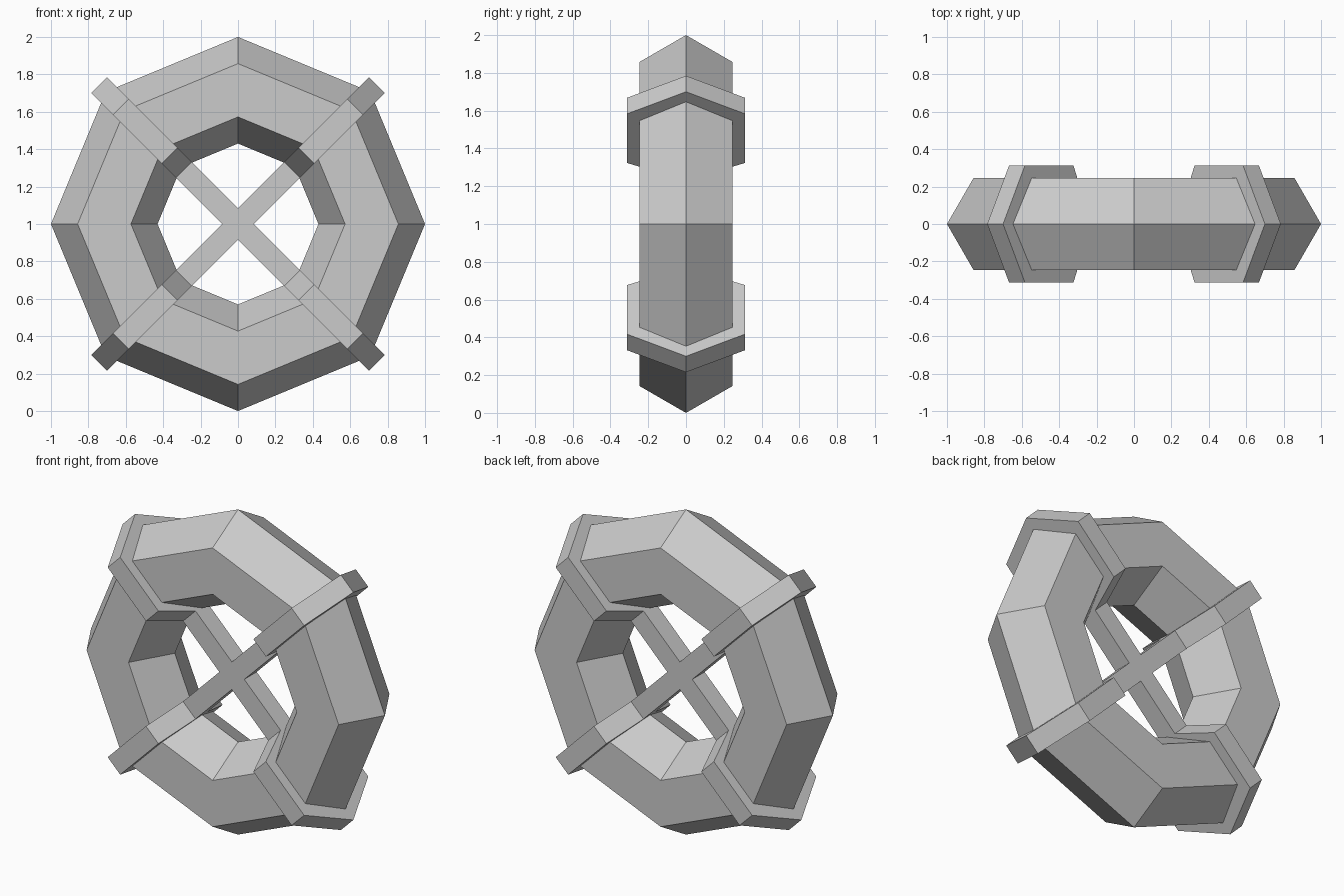
import bpy
import bmesh
from math import sin, cos, pi
from mathutils import Matrix, Vector

cube = bpy.data.objects.get("Cube")
if cube:
    bpy.data.objects.remove(cube, do_unlink=True)

CENTRE = Vector((0, 0, 1))

grey = bpy.data.materials.new("plain grey")
grey.use_nodes = True
grey.diffuse_color = (0.6, 0.6, 0.6, 1)
shader = next(n for n in grey.node_tree.nodes if n.type == 'BSDF_PRINCIPLED')
shader.inputs["Base Color"].default_value = grey.diffuse_color


def finish(name, bm):
    bmesh.ops.recalc_face_normals(bm, faces=bm.faces[:])
    mesh = bpy.data.meshes.new(name)
    bm.to_mesh(mesh)
    bm.free()
    mesh.materials.append(grey)
    obj = bpy.data.objects.new(name, mesh)
    bpy.context.collection.objects.link(obj)
    return obj


def spoke_matrix(angle):
    # local x points outward from the ring centre at the given angle
    return Matrix.Translation(CENTRE) @ Matrix.Rotation(-angle, 4, 'Y')


# Ring: hexagonal tube swept round an octagon
SIDES, TUBE = 8, 6
bm = bmesh.new()
loops = []
for i in range(SIDES):
    turn = spoke_matrix(2 * pi * i / SIDES)
    loop = []
    for j in range(TUBE):
        a = 2 * pi * j / TUBE
        loop.append(bm.verts.new(turn @ Vector((0.715 + 0.285 * cos(a), 0.285 * sin(a), 0))))
    loops.append(loop)
for i in range(SIDES):
    a, b = loops[i], loops[(i + 1) % SIDES]
    for j in range(TUBE):
        k = (j + 1) % TUBE
        bm.faces.new((a[j], a[k], b[k], b[j]))
finish("ring", bm)

# Bands: hexagonal clasps over the four diagonal corners
band_profile = [(1.05, 0), (0.885, 0.312), (0.517, 0.312),
                (0.384, 0), (0.517, -0.312), (0.885, -0.312)]
names = ("upper_left", "upper_right", "lower_right", "lower_left")
for i, name in enumerate(names):
    bm = bmesh.new()
    face = bm.faces.new([bm.verts.new((r, y, -0.06)) for r, y in band_profile])
    new = bmesh.ops.extrude_face_region(bm, geom=[face])["geom"]
    bmesh.ops.translate(bm, vec=(0, 0, 0.12),
                        verts=[v for v in new if isinstance(v, bmesh.types.BMVert)])
    bm.transform(spoke_matrix(pi / 4 + i * pi / 2))
    finish("band_" + name, bm)

# Crossed bars through the opening
for i, name in enumerate(("rising", "falling")):
    bm = bmesh.new()
    bmesh.ops.create_cube(bm, size=1)
    bm.transform(spoke_matrix(pi / 4 + i * pi / 2) @ Matrix.Diagonal((1.3, 0.12, 0.12, 1)))
    finish("cross_bar_" + name, bm)
